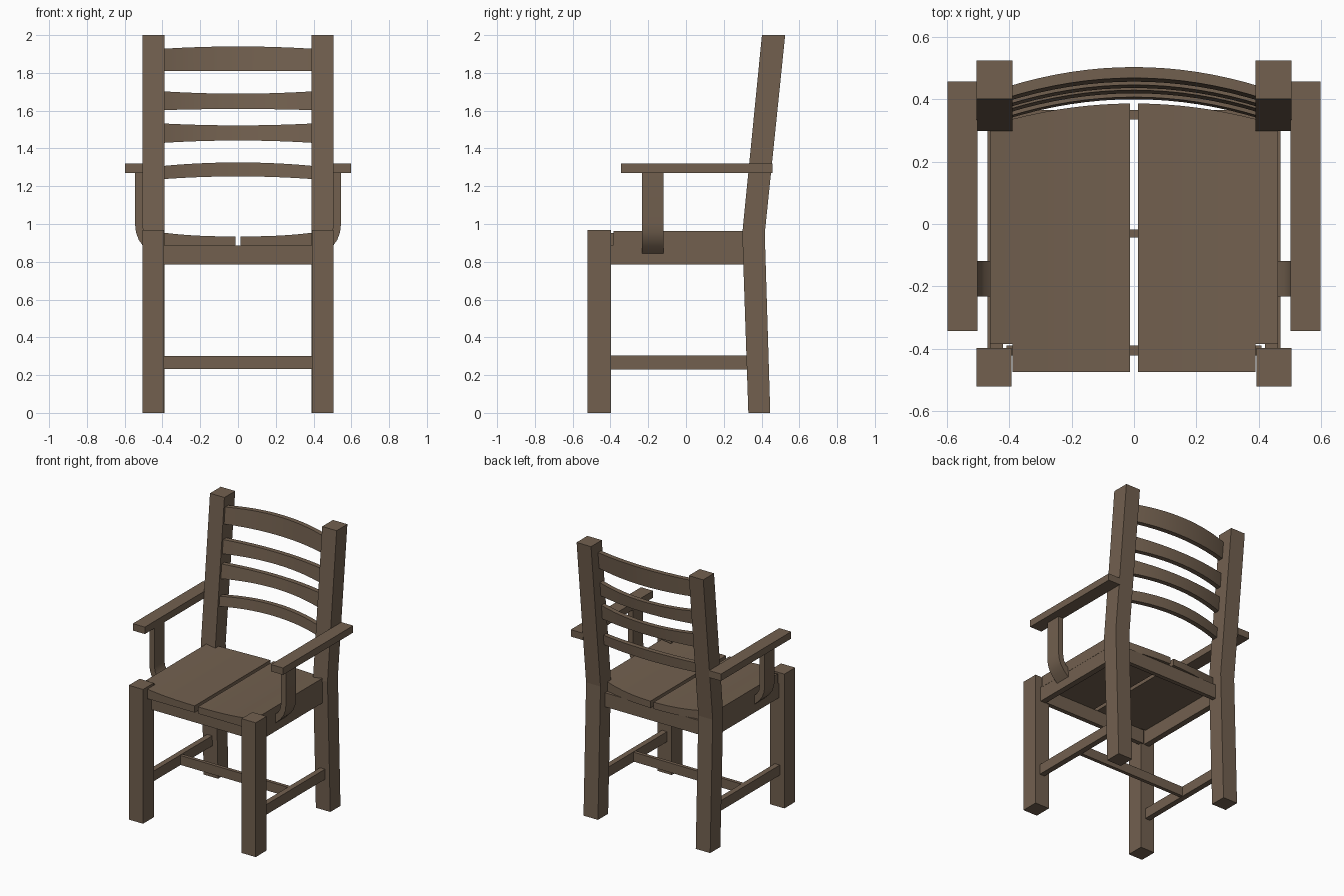
import bpy, bmesh

if "Cube" in bpy.data.objects:
    bpy.data.objects.remove(bpy.data.objects["Cube"])

wood = bpy.data.materials.new("brown wood")
wood.diffuse_color = (0.168, 0.117, 0.078, 1)
wood.use_nodes = True
wood.node_tree.nodes["Principled BSDF"].inputs["Base Color"].default_value = wood.diffuse_color


def finish(name, bm, smooth=False):
    bmesh.ops.recalc_face_normals(bm, faces=bm.faces[:])
    me = bpy.data.meshes.new(name)
    bm.to_mesh(me)
    bm.free()
    me.materials.append(wood)
    ob = bpy.data.objects.new(name, me)
    bpy.context.collection.objects.link(ob)
    if smooth:
        bpy.ops.object.select_all(action='DESELECT')
        ob.select_set(True)
        bpy.context.view_layer.objects.active = ob
        bpy.ops.object.shade_smooth_by_angle(angle=0.6)
    return ob


def prism(name, loop_a, loop_b, smooth=False):
    """Solid between two matching 3D outlines."""
    bm = bmesh.new()
    a = [bm.verts.new(p) for p in loop_a]
    b = [bm.verts.new(p) for p in loop_b]
    n = len(a)
    bm.faces.new(a)
    bm.faces.new(b[::-1])
    for i in range(n):
        j = (i + 1) % n
        bm.faces.new((a[i], b[i], b[j], a[j]))
    return finish(name, bm, smooth)


def box(name, x0, x1, y0, y1, z0, z1):
    ring = [(x0, y0), (x1, y0), (x1, y1), (x0, y1)]
    return prism(name, [(x, y, z0) for x, y in ring], [(x, y, z1) for x, y in ring])


def seat_top(x):
    # scooped seat surface, rising toward the sides
    return 0.934 + 0.03 * (min(x, 0.463) / 0.463) ** 2.5


def seat_back(x):
    return 0.387 - 0.05 * (x / 0.39) ** 2


def seat_panel(name, s):
    xs = [0.013 + 0.377 * i / 8 for i in range(9)] + [0.425, 0.463]
    bm = bmesh.new()
    grid = [[bm.verts.new((s * x, y, seat_top(x)))
             for y in (-0.475, -0.385, 0.305, max(seat_back(x), 0.31))] for x in xs]
    for i in range(len(xs) - 1):
        for j in range(3):
            if i >= 8 and j != 1:      # notches around the legs
                continue
            bm.faces.new((grid[i][j], grid[i + 1][j], grid[i + 1][j + 1], grid[i][j + 1]))
    bmesh.ops.delete(bm, geom=[v for v in bm.verts if not v.link_faces], context='VERTS')
    res = bmesh.ops.extrude_face_region(bm, geom=bm.faces[:], use_keep_orig=True)
    for g in res['geom']:
        if isinstance(g, bmesh.types.BMVert):
            g.co.z = 0.885
    finish(name, bm, True)


# parts mirrored left and right
leg_profile = [(0.33, 0), (0.446, 0), (0.417, 0.95), (0.525, 2), (0.402, 2), (0.298, 0.95)]
bracket = [(0.545, 1.28), (0.545, 1.0), (0.54, 0.955), (0.525, 0.915), (0.5, 0.88), (0.455, 0.838),
           (0.455, 0.905), (0.48, 0.925), (0.498, 0.955), (0.505, 0.995), (0.505, 1.28)]
for s, side in ((-1, "left"), (1, "right")):
    box(side + "_front_leg", s * 0.393, s * 0.506, -0.521, -0.398, 0, 0.968)
    prism(side + "_back_leg", [(s * 0.39, y, z) for y, z in leg_profile],
          [(s * 0.505, y, z) for y, z in leg_profile])
    box(side + "_seat_rail", s * 0.42, s * 0.462, -0.41, 0.32, 0.785, 0.89)
    box(side + "_stretcher", s * 0.43, s * 0.47, -0.41, 0.34, 0.23, 0.303)
    box(side + "_armrest", s * 0.503, s * 0.599, -0.343, 0.457, 1.27, 1.32)
    prism(side + "_arm_support", [(s * x, -0.232, z) for x, z in bracket],
          [(s * x, -0.118, z) for x, z in bracket], True)
    seat_panel(side + "_seat_panel", s)

# rails and middle stretcher
box("front_seat_rail", -0.41, 0.41, -0.422, -0.39, 0.785, 0.886)
box("back_seat_rail", -0.41, 0.41, 0.335, 0.366, 0.785, 0.886)
box("middle_stretcher", -0.44, 0.44, -0.043, -0.018, 0.232, 0.3)


# bowed back slats: bottom and top heights at the ends, rise at the centre of each edge
def slat(name, z0, z1, rise0, rise1):
    bm = bmesh.new()
    rings = []
    n = 16
    for i in range(n + 1):
        x = -0.41 + 0.82 * i / n
        bow = 1 - (x / 0.39) ** 2
        ring = []
        for z, rise, t in ((z0, rise0, 0), (z1, rise1, 0), (z1, rise1, 0.035), (z0, rise0, 0.035)):
            y = 0.314 + (z - 0.95) * 0.099 + 0.058 * bow + t
            ring.append(bm.verts.new((x, y, z + rise * bow)))
        rings.append(ring)
    for a, b in zip(rings, rings[1:]):
        for k in range(4):
            m = (k + 1) % 4
            bm.faces.new((a[k], b[k], b[m], a[m]))
    bm.faces.new(rings[0])
    bm.faces.new(rings[-1][::-1])
    finish(name, bm, True)


slat("top_slat", 1.81, 1.928, 0.0, 0.012)
slat("upper_slat", 1.603, 1.702, 0.006, -0.012)
slat("middle_slat", 1.43, 1.532, 0.012, -0.01)
slat("lower_slat", 1.238, 1.308, 0.014, 0.018)
